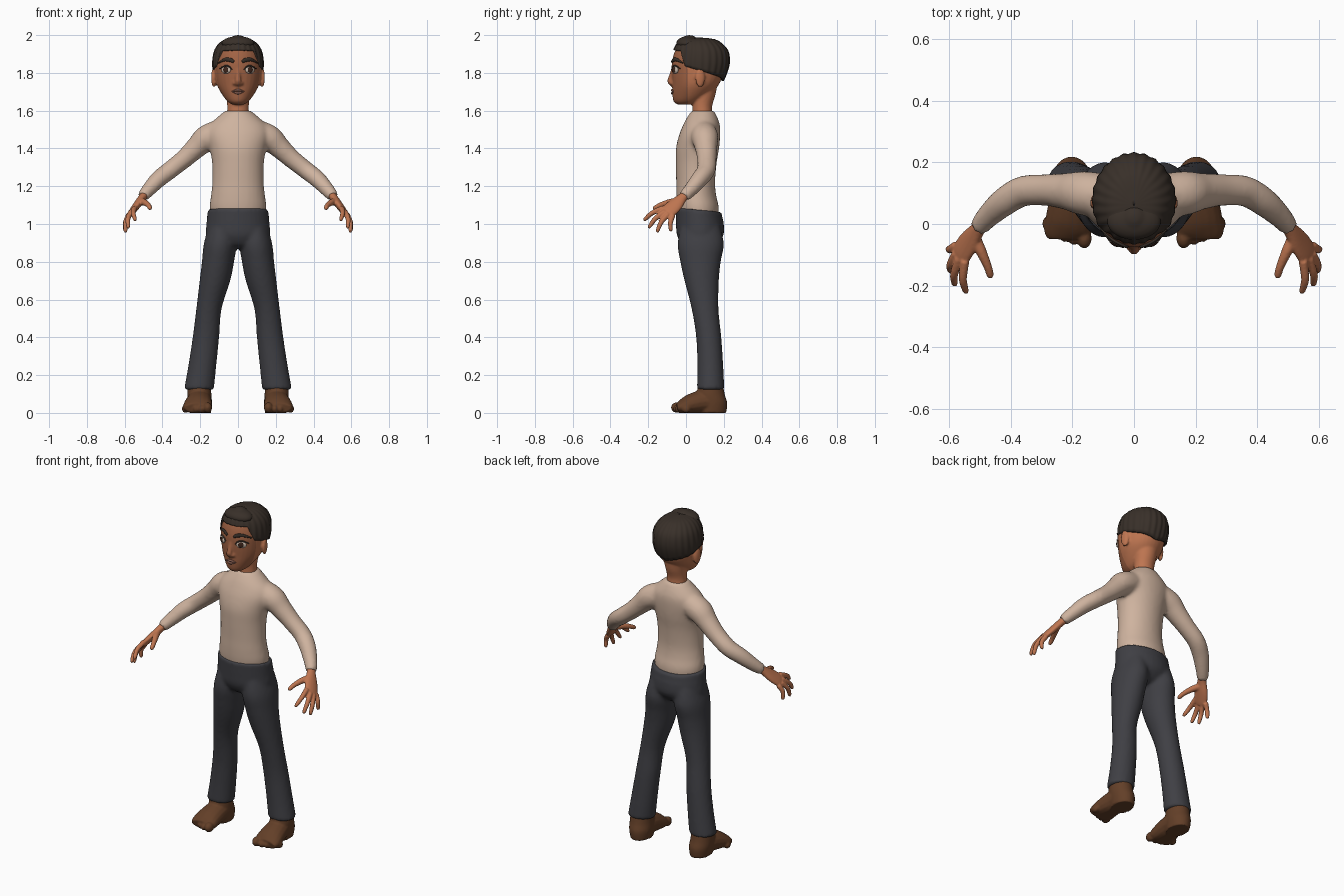
import bpy, bmesh
from math import sin, cos, pi, atan, radians
from mathutils import Vector, Matrix

cube = bpy.data.objects.get("Cube")
if cube:
    bpy.data.objects.remove(cube, do_unlink=True)


def material(name, r, g, b):
    m = bpy.data.materials.new(name)
    m.use_nodes = True
    m.diffuse_color = (r, g, b, 1)
    node = m.node_tree.nodes["Principled BSDF"]
    node.inputs["Base Color"].default_value = (r, g, b, 1)
    node.inputs["Roughness"].default_value = 0.8
    return m


SKIN = material("warm skin", .52, .18, .082)
FACE = material("face skin", .36, .125, .058)
FOOT = material("dark foot skin", .125, .05, .021)
KNIT = material("beige knit", .62, .45, .345)
DENIM = material("charcoal trousers", .05, .05, .058)
HAIR = material("dark hair", .04, .029, .022)
WHITE = material("eye white", .58, .48, .40)
IRIS = material("brown iris", .05, .02, .012)
LIPS = material("lips", .25, .115, .085)


def curve_rows(rows, n=5):
    """Catmull-Rom interpolation of equal-length tuples."""
    rows = [Vector(r) for r in rows]
    out = []
    for i in range(len(rows) - 1):
        a, b, c = rows[max(i - 1, 0)], rows[i], rows[i + 1]
        d = rows[min(i + 2, len(rows) - 1)]
        for k in range(n):
            t = k / n
            out.append(.5 * (2 * b + (c - a) * t + (2 * a - 5 * b + 4 * c - d) * t ** 2
                             + (3 * b - a - 3 * c + d) * t ** 3))
    return out + [rows[-1]]


def loft(bm, rings):
    loops = [[bm.verts.new(p) for p in ring] for ring in rings]
    n = len(loops[0])
    for a, b in zip(loops, loops[1:]):
        for i in range(n):
            bm.faces.new((a[i], a[(i + 1) % n], b[(i + 1) % n], b[i]))
    bm.faces.new(loops[0])
    bm.faces.new(loops[-1])


def trunk(bm, rows, s=1, n=32):
    """Upright loft from rows of (z, x, half width, front y, back y)."""
    loft(bm, [[(s * x + h * sin(2 * pi * i / n),
                (f + b) / 2 - (b - f) / 2 * cos(2 * pi * i / n), z) for i in range(n)]
              for z, x, h, f, b in curve_rows(rows)])


def tube(bm, rows, s=1, up=(0, 0, 1), n=16):
    """Loft along a path from rows of (x, y, z, width radius, depth radius)."""
    rows = curve_rows(rows)
    rings = []
    for i, r in enumerate(rows):
        t = rows[min(i + 1, len(rows) - 1)].to_3d() - rows[max(i - 1, 0)].to_3d()
        u = t.cross(Vector(up)).normalized()
        v = u.cross(t).normalized()
        ring = [r.to_3d() + u * r[3] * cos(2 * pi * k / n) + v * r[4] * sin(2 * pi * k / n)
                for k in range(n)]
        rings.append([(s * p.x, p.y, p.z) for p in ring])
    loft(bm, rings)


def ball(bm, loc, size, turn=0, roll=0):
    m = (Matrix.Translation(loc) @ Matrix.Rotation(turn, 4, 'Z') @ Matrix.Rotation(roll, 4, 'Y')
         @ Matrix.Diagonal((*size, 1)))
    bmesh.ops.create_uvsphere(bm, u_segments=24, v_segments=14, radius=1, matrix=m)


def finish(name, bm, mat, voxel=0, relax=3):
    """Make the object; a voxel size fuses its pieces into one soft skin."""
    bmesh.ops.recalc_face_normals(bm, faces=bm.faces)
    me = bpy.data.meshes.new(name)
    bm.to_mesh(me)
    bm.free()
    ob = bpy.data.objects.new(name, me)
    bpy.context.collection.objects.link(ob)
    if voxel:
        mod = ob.modifiers.new("fuse", 'REMESH')
        mod.mode, mod.voxel_size = 'VOXEL', voxel
        mod = ob.modifiers.new("relax", 'SMOOTH')
        mod.factor, mod.iterations = .5, relax
        bpy.context.view_layer.update()
        me = bpy.data.meshes.new_from_object(ob.evaluated_get(bpy.context.evaluated_depsgraph_get()))
        ob.modifiers.clear()
        ob.data = me
    me.materials.clear()
    me.materials.append(mat)
    for p in me.polygons:
        p.use_smooth = True
        p.material_index = 0
    return ob


# Sweater: trunk and both sleeves
bm = bmesh.new()
trunk(bm, [(.98, 0, .13, -.03, .165), (1.08, 0, .15, -.048, .174), (1.15, 0, .143, -.052, .16),
           (1.22, 0, .136, -.052, .154), (1.32, 0, .137, -.054, .162), (1.40, 0, .15, -.053, .175),
           (1.47, 0, .167, -.037, .181), (1.52, 0, .155, -.017, .18), (1.56, 0, .115, .003, .168),
           (1.6, 0, .068, .03, .148)])
for s in (1, -1):
    tube(bm, [(.09, .092, 1.485, .07, .07), (.165, .1, 1.455, .072, .07), (.22, .106, 1.405, .06, .058),
              (.285, .11, 1.345, .052, .05), (.36, .106, 1.285, .05, .047), (.42, .072, 1.238, .047, .045),
              (.47, .028, 1.185, .039, .038), (.505, -.012, 1.145, .031, .031)], s)
finish("sweater", bm, KNIT, .011, 5)

# Trousers: hips and both legs, waist dipping toward the back
bm = bmesh.new()
trunk(bm, [(1.075, 0, .161, -.056, .188), (1.0, 0, .167, -.053, .2), (.94, 0, .17, -.048, .198),
           (.89, 0, .14, -.02, .16), (.87, 0, .08, .02, .12)])
for s in (1, -1):
    trunk(bm, [(1.02, .085, .06, -.02, .17), (.9, .094, .086, -.044, .2), (.8, .106, .085, -.03, .184),
               (.7, .122, .081, -.008, .174), (.55, .154, .067, .03, .172), (.4, .17, .07, .054, .187),
               (.25, .189, .074, .06, .197), (.122, .207, .079, .058, .203)], s)
for v in bm.verts:
    if v.co.z > 1.03:
        v.co.z -= .1 * (v.co.y - .07)
finish("trousers", bm, DENIM, .011, 3)

# Bare feet with toes
for s, side in ((1, "left"), (-1, "right")):
    bm = bmesh.new()
    trunk(bm, [(-.01, .2, .056, .06, .212), (.05, .202, .064, .06, .218), (.1, .205, .064, .055, .205),
               (.18, .205, .06, .075, .19)], s)
    tube(bm, [(.2, .17, .05, .06, .055), (.204, .1, .06, .066, .062), (.21, .03, .047, .074, .055),
              (.214, -.02, .032, .078, .04), (.214, -.045, .026, .068, .026)], s)
    for i in range(5):
        big = .028 if i == 0 else .021
        ball(bm, (s * (.161 + .028 * i + (.006 if i else 0)), -.047 + .006 * i * i / 2, big),
             (big * .85, big * 1.15, big))
    for v in bm.verts:
        v.co.z = max(v.co.z, 0)
    finish(side + "_foot", bm, FOOT, .006, 2)

# Hands: palm, four fingers, thumb
FINGERS = [((.548, -.12, 1.085), (.545, -.225, 1.02)), ((.566, -.112, 1.065), (.583, -.2, .98)),
           ((.576, -.095, 1.052), (.597, -.155, .957)), ((.576, -.07, 1.045), (.6, -.082, .962))]
for s, side in ((1, "left"), (-1, "right")):
    bm = bmesh.new()
    across = Vector((.03, .055, -.035))
    normal = Vector((.06, -.09, -.08)).cross(across)
    tube(bm, [(.49, .005, 1.16, .024, .022), (.508, -.02, 1.138, .027, .021),
              (.535, -.058, 1.1, .041, .02), (.56, -.095, 1.066, .043, .017),
              (.57, -.112, 1.05, .03, .012)], s, normal)
    for root, tip in FINGERS:
        a, b = Vector(root), Vector(tip)
        mid = a.lerp(b, .5) + Vector((.008, -.006, .006))
        tube(bm, [(*a, .015, .015), (*mid, .0135, .0135), (*b.lerp(a, .08), .0105, .0105),
                  (*b, .005, .005)], s, across, 10)
    tube(bm, [(.52, -.035, 1.12, .02, .02), (.497, -.085, 1.115, .018, .018),
              (.475, -.135, 1.1, .014, .014), (.466, -.165, 1.085, .012, .012),
              (.464, -.175, 1.08, .006, .006)], s, n=10)
    finish(side + "_hand", bm, SKIN, .005, 2)

# Head: skull, neck, nose, ears
HEAD = [(1.632, 0, .03, -.045, .03), (1.65, 0, .057, -.066, .075), (1.69, 0, .087, -.072, .13),
        (1.74, 0, .113, -.073, .175), (1.80, 0, .124, -.076, .198), (1.86, 0, .126, -.074, .205),
        (1.92, 0, .113, -.056, .195), (1.96, 0, .08, -.02, .15), (1.975, 0, .03, .03, .1)]


def sample(rows, z):
    for a, b in zip(rows, rows[1:]):
        if z <= b[0]:
            return a.lerp(b, max(0, (z - a[0]) / (b[0] - a[0])))
    return rows[-1]


HEAD_FINE = curve_rows(HEAD)


def face_y(x, z):
    _, _, h, f, b = sample(HEAD_FINE, z)
    return (f + b) / 2 - (b - f) / 2 * max(0, 1 - (x / h) ** 2) ** .5


bm = bmesh.new()
trunk(bm, HEAD)
trunk(bm, [(1.555, 0, .06, .035, .142), (1.62, 0, .057, .034, .138), (1.68, 0, .062, .03, .155),
           (1.73, 0, .07, .03, .165)])
tube(bm, [(0, -.066, 1.835, .011, .008), (0, -.078, 1.79, .012, .01), (0, -.085, 1.755, .017, .014),
          (0, -.072, 1.735, .012, .01)], up=(0, 1, 0))
for s in (1, -1):
    ball(bm, (s * .016, -.074, 1.745), (.011, .012, .01))
    ball(bm, (s * .128, .075, 1.775), (.013, .026, .052), s * .25)
head = finish("head", bm, SKIN, .0065, 3)
head.data.materials.append(FACE)
for p in head.data.polygons:
    if p.center.y < .01 and p.center.z > 1.63:
        p.material_index = 1


def pad(name, x, z, size, mat, out=0):
    """Flattened dome lying on the face."""
    slope = (face_y(x + .002, z) - face_y(x - .002, z)) / .004
    turn = atan(slope)
    bm = bmesh.new()
    ball(bm, (x + out * sin(turn), face_y(x, z) - out * cos(turn), z), size, turn)
    finish(name, bm, mat)


def stroke(name, pts, mat):
    """Tapered strip on the face through rows of (x, z, half height)."""
    bm = bmesh.new()
    tube(bm, [(x, face_y(x, z) - .001, z, .006, r) for x, z, r in pts], n=10)
    finish(name, bm, mat)


# Eyes, lids, brows, mouth
for s, side in ((1, "left"), (-1, "right")):
    pad(side + "_eye", s * .063, 1.815, (.029, .010, .019), WHITE)
    pad(side + "_iris", s * .061, 1.817, (.0155, .004, .0165), IRIS, .0085)
    stroke(side + "_lid", [(s * .032, 1.818, .002), (s * .048, 1.834, .004), (s * .07, 1.837, .004),
                           (s * .095, 1.822, .002)], HAIR)
    stroke(side + "_brow", [(s * .022, 1.858, .007), (s * .04, 1.868, .011), (s * .07, 1.870, .009),
                            (s * .104, 1.852, .003)], HAIR)
stroke("upper_lip", [(-.032, 1.702, .002), (-.01, 1.708, .006), (.01, 1.708, .006), (.032, 1.702, .002)], LIPS)
stroke("lower_lip", [(-.028, 1.699, .002), (0, 1.693, .007), (.028, 1.699, .002)], LIPS)

# Hair: ridged cap with a hairline that drops toward the nape
CAP = curve_rows([(1.74, 0, .118, -.06, .19), (1.80, 0, .131, -.07, .217), (1.86, 0, .135, -.078, .231),
                  (1.92, 0, .124, -.066, .221), (1.96, 0, .096, -.045, .185), (1.98, 0, .06, -.01, .145),
                  (1.988, 0, .002, .06, .064)])
LINE = [Vector(p) for p in ((0, 1.922), (44, 1.918), (58, 1.835), (85, 1.815), (120, 1.79), (180, 1.755))]
bm = bmesh.new()
grid, around, steps = [], 144, 16
for i in range(around):
    a = 2 * pi * i / around
    deg = 360 * min(i, around - i) / around
    low = sample(LINE, deg)[1]
    col = []
    for k in range(steps + 1):
        z, _, h, f, b = sample(CAP, low + (1.988 - low) * sin(k / steps * pi / 2))
        r = 1 + .014 * cos(24 * a)
        col.append(bm.verts.new((h * r * sin(a), (f + b) / 2 - (b - f) / 2 * r * cos(a), z)))
    grid.append(col)
for a, b in zip(grid, grid[1:] + grid[:1]):
    for k in range(steps):
        bm.faces.new((a[k], b[k], b[k + 1], a[k + 1]))
bmesh.ops.remove_doubles(bm, verts=bm.verts, dist=.0002)
hair = finish("hair", bm, HAIR)
mod = hair.modifiers.new("thickness", 'SOLIDIFY')
mod.thickness, mod.offset = .016, -1

# Raised tuft over the forehead
bm = bmesh.new()
ball(bm, (0, .008, 1.956), (.088, .06, .038))
ball(bm, (0, .018, 1.968), (.045, .045, .032))
finish("hair_tuft", bm, HAIR, .006, 3)
